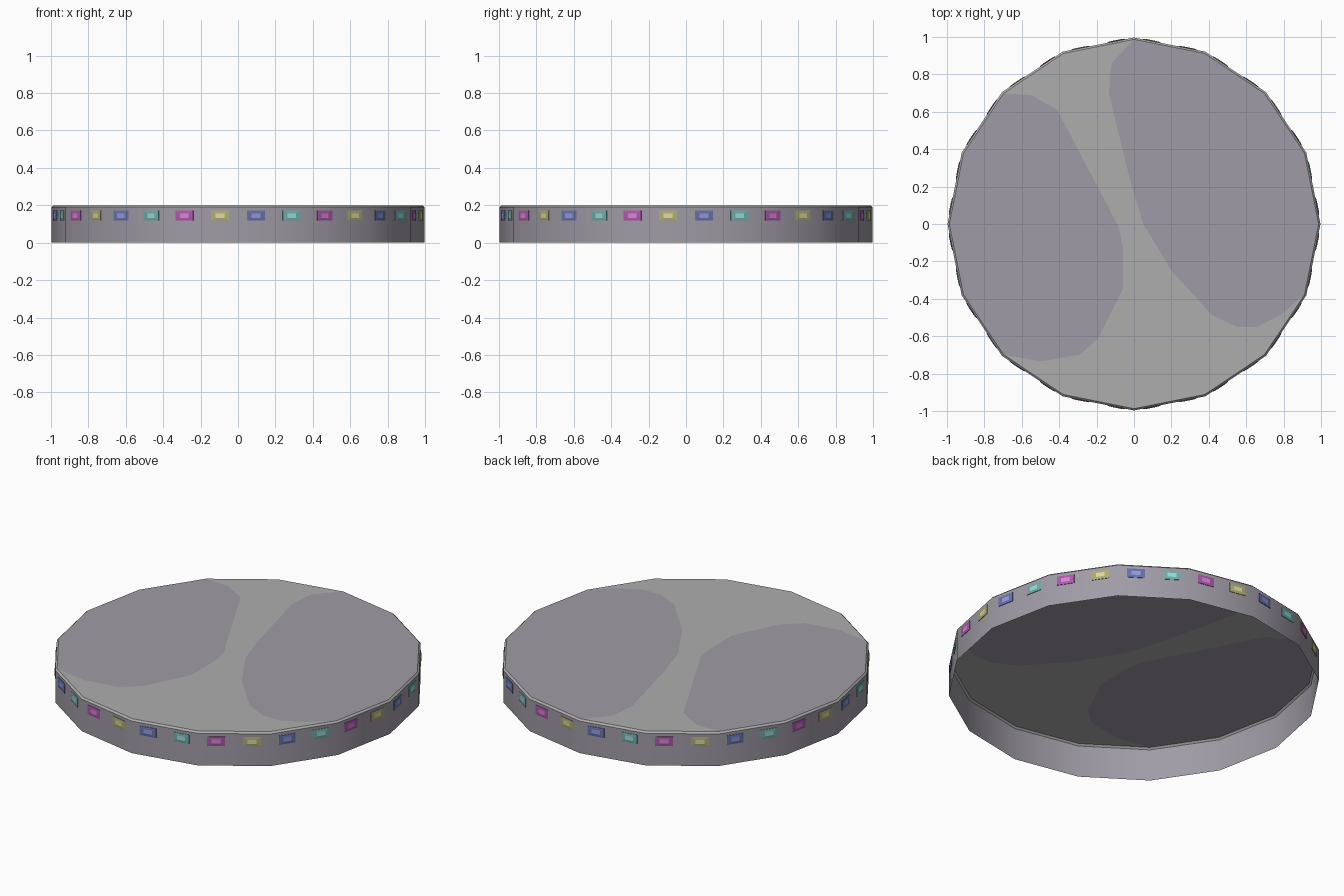
import bpy, bmesh
from math import sin, cos, pi, radians
from mathutils import Vector, Matrix

if "Cube" in bpy.data.objects:
    bpy.data.objects.remove(bpy.data.objects["Cube"])

SIDES = 16
R, H, BEV = 0.997, 0.2, 0.01


def material(name, col):
    m = bpy.data.materials.new(name)
    m.diffuse_color = (*col, 1)
    m.use_nodes = True
    m.node_tree.nodes["Principled BSDF"].inputs["Base Color"].default_value = m.diffuse_color
    return m


def finish(bm, name, mats):
    me = bpy.data.meshes.new(name)
    bm.normal_update()
    bm.to_mesh(me)
    bm.free()
    ob = bpy.data.objects.new(name, me)
    bpy.context.collection.objects.link(ob)
    for m in mats:
        me.materials.append(m)
    return ob


grey = material("top_grey", (0.42, 0.42, 0.42))
mauve = material("mauve_grey", (0.35, 0.33, 0.38))

# Open-bottomed shell: wall, small chamfer, patterned flat top
bm = bmesh.new()
rings = []
for r, z in ((R, 0), (R, H - BEV), (R - BEV, H)):
    rings.append([bm.verts.new((r * cos(2 * pi * k / SIDES), r * sin(2 * pi * k / SIDES), z))
                  for k in range(SIDES)])
for j, (lo, hi) in enumerate(zip(rings, rings[1:])):
    for k in range(SIDES):
        n = (k + 1) % SIDES
        f = bm.faces.new((lo[k], lo[n], hi[n], hi[k]))
        f.material_index = 1 - j
        f.smooth = True
rim = rings[-1]

# Borders of the two tinted patches on the top
left = [bm.verts.new((x, y, H)) for x, y in (
    (-0.55, 0.69), (-0.41, 0.61), (-0.08, -0.02), (-0.06, -0.12), (-0.06, -0.35),
    (-0.19, -0.61), (-0.29, -0.70), (-0.50, -0.735))]
right = [bm.verts.new((x, y, H)) for x, y in (
    (-0.12, 0.86), (-0.135, 0.70), (-0.02, 0.23), (0.05, 0.0), (0.20, -0.25),
    (0.42, -0.49), (0.55, -0.55), (0.66, -0.55), (0.78, -0.49))]
bm.faces.new(rim[6:11] + left[::-1]).material_index = 1
bm.faces.new([rim[15]] + rim[0:5] + right).material_index = 1
bm.faces.new(rim[4:7] + left + rim[10:16] + right[::-1]).material_index = 0
shell = finish(bm, "disc_shell", (grey, mauve))
bpy.context.view_layer.objects.active = shell
shell.select_set(True)
bpy.ops.object.shade_smooth_by_angle(angle=radians(30))


# Rim lights: two per facet, raised frame with a brighter lens
def add_light(bm, mat):
    loops = []
    for w, h, d in ((0.048, 0.027, 0.0), (0.048, 0.027, 0.003), (0.024, 0.012, 0.005)):
        loops.append([bm.verts.new(mat @ Vector((d, sx * w, sz * h)))
                      for sx, sz in ((-1, -1), (1, -1), (1, 1), (-1, 1))])
    for a, b in zip(loops, loops[1:]):
        for i in range(4):
            n = (i + 1) % 4
            bm.faces.new((a[i], a[n], b[n], b[i]))
    bm.faces.new(loops[-1]).material_index = 1


colours = (("blue", (0.14, 0.17, 0.42)), ("cyan", (0.16, 0.42, 0.40)),
           ("magenta", (0.42, 0.10, 0.40)), ("yellow", (0.42, 0.41, 0.18)))
apothem = R * cos(pi / SIDES)
quarter = R * sin(pi / SIDES) / 2
for c, (name, col) in enumerate(colours):
    bm = bmesh.new()
    for i in range(c, 2 * SIDES, 4):
        side = -1 if i % 2 == 0 else 1
        mat = (Matrix.Rotation((i // 2 + 0.5) * 2 * pi / SIDES, 4, 'Z')
               @ Matrix.Translation((apothem, side * quarter, 0.145)))
        add_light(bm, mat)
    lens = [min(1, v * 1.5 + 0.08) for v in col]
    finish(bm, name + "_rim_lights", (material(name + "_frame", col), material(name + "_lens", lens)))
